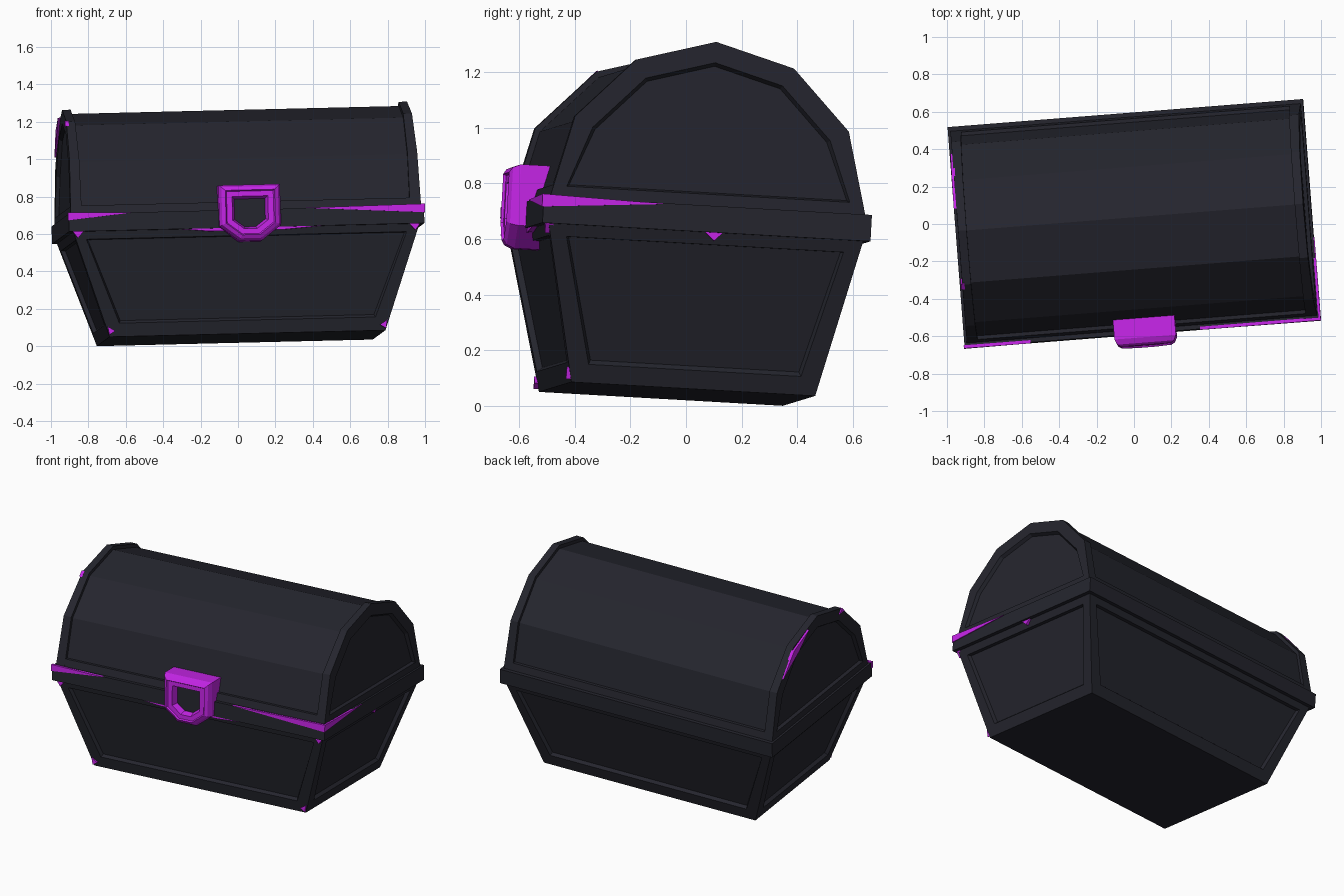
import bpy, bmesh
from mathutils import Matrix, Vector

if "Cube" in bpy.data.objects:
    bpy.data.objects.remove(bpy.data.objects["Cube"])

def material(name, col):
    m = bpy.data.materials.new(name)
    m.diffuse_color = (*col, 1)
    m.use_nodes = True
    m.node_tree.nodes["Principled BSDF"].inputs["Base Color"].default_value = m.diffuse_color
    return m

DARK = material("dark slate", (0.018, 0.0185, 0.027))
PURPLE = material("bright purple", (0.56, 0.018, 0.80))

# The whole chest sits slightly turned and tilted
X = Vector((1, 0.079, 0.024)).normalized()
Y = Vector((-0.025, 0.055, 1)).cross(X).normalized()
Z = X.cross(Y)
POSE = Matrix.Translation((0.017, -0.032, 0.043)) @ Matrix((X, Y, Z)).transposed().to_4x4()

def finish(bm, name, *mats):
    bmesh.ops.transform(bm, matrix=POSE, verts=bm.verts)
    me = bpy.data.meshes.new(name)
    bm.to_mesh(me)
    bm.free()
    for m in mats:
        me.materials.append(m)
    ob = bpy.data.objects.new(name, me)
    bpy.context.collection.objects.link(ob)
    return ob

def loft(rings):
    """Skin closed rings of points and cap both ends."""
    bm = bmesh.new()
    vs = [[bm.verts.new(p) for p in r] for r in rings]
    n = len(vs[0])
    for a, b in zip(vs, vs[1:]):
        for i in range(n):
            j = (i + 1) % n
            bm.faces.new((a[i], a[j], b[j], b[i]))
    bm.faces.new(vs[0][::-1])
    end = bm.faces.new(vs[-1])
    bmesh.ops.recalc_face_normals(bm, faces=bm.faces)
    return bm, end

def recess(bm, faces, margin, depth):
    bmesh.ops.inset_individual(bm, faces=faces, thickness=margin, depth=0)
    bmesh.ops.inset_individual(bm, faces=faces, thickness=0.012, depth=-depth)

def rect(hx, hy, z):
    return [(-hx, -hy, z), (hx, -hy, z), (hx, hy, z), (-hx, hy, z)]

def plate(name, pts, axis, a, b, mat=PURPLE):
    """Flat outline (u, z) extruded along x or y."""
    place = (lambda u, z, d: (d, u, z)) if axis == 'x' else (lambda u, z, d: (u, d, z))
    bm, _ = loft([[place(u, z, d) for u, z in pts] for d in (a, b)])
    return finish(bm, name, mat)

# Tapered body with recessed panels
bm, _ = loft([rect(0.74, 0.44, 0), rect(0.932, 0.57, 0.57)])
bm.normal_update()
recess(bm, [f for f in bm.faces if abs(f.normal.z) < 0.7], 0.09, 0.022)
finish(bm, "body", DARK)

# Rim band between body and lid
bm, _ = loft([rect(0.953, 0.592, 0.56), rect(0.953, 0.592, 0.655)])
finish(bm, "rim_band", DARK)

# Arched lid: recessed barrel, raised end arches, lower rails
HALF = [(0.57, 0.65), (0.494, 0.95), (0.285, 1.165)]
ARCH = HALF + [(0, 1.245)] + [(-y, z) for y, z in HALF[::-1]]
SMALL = [(y * 0.965, 0.65 + (z - 0.65) * 0.962) for y, z in ARCH]
plate("lid_barrel", SMALL, 'x', -0.9, 0.9, DARK)
for s, side in ((-1, "left"), (1, "right")):
    inner = [(s * 0.88, y, z) for y, z in ARCH]
    outer = [(s * (0.94 - 0.025 * (z - 0.65)), y, z) for y, z in ARCH]
    bm, end = loft([inner, outer])
    bm.normal_update()
    recess(bm, [end], 0.075, 0.02)
    finish(bm, side + "_lid_arch", DARK)
for s, side in ((-1, "front"), (1, "back")):
    bm, _ = loft([[(x, s * y, z) for y, z in
                   ((0.5, 0.65), (0.57, 0.65), (0.557, 0.70), (0.5, 0.70))]
                  for x in (-0.89, 0.89)])
    finish(bm, side + "_lid_rail", DARK)

# Shield-shaped lock with stepped bezel and dark keyhole
SHIELD = [(-0.165, 0.15), (0.165, 0.15), (0.165, -0.07), (0.06, -0.15),
          (-0.06, -0.15), (-0.165, -0.07)]
STEPS = [(1, -0.48), (1, -0.62), (0.92, -0.648), (0.80, -0.66),
         (0.76, -0.65), (0.58, -0.65), (0.50, -0.61)]
bm, hole = loft([[(0.017 + u * k, y, 0.637 + w * k) for u, w in SHIELD] for k, y in STEPS])
hole.material_index = 1
finish(bm, "lock", PURPLE, DARK)

# Purple slivers showing around the rim
plate("front_right_glow", [(0.31, 0.657), (0.957, 0.618), (0.957, 0.664)], 'y', -0.597, -0.58)
plate("front_left_glow", [(-0.957, 0.62), (-0.6, 0.655), (-0.957, 0.662)], 'y', -0.597, -0.58)
plate("right_side_glow", [(-0.597, 0.618), (-0.15, 0.652), (-0.597, 0.664)], 'x', 0.945, 0.958)
plate("front_lower_glow", [(-0.4, 0.565), (-0.2, 0.545), (0.2, 0.545), (0.47, 0.565)],
      'y', -0.585, -0.55)
plate("right_chip", [(-0.01, 0.565), (0.03, 0.53), (0.065, 0.565)], 'x', 0.915, 0.94)
plate("lid_left_glow", [(0.43, 1.015), (0.30, 1.15), (0.12, 1.21), (0.24, 1.12)], 'x', -0.94, -0.92)
plate("lid_front_chip", [(-0.28, 1.17), (-0.31, 1.14), (-0.25, 1.14)], 'x', -0.935, -0.915)
for s, side in ((-1, "left"), (1, "right")):
    plate(side + "_corner_chip", [(s * 0.935, 0.565), (s * 0.87, 0.565), (s * 0.905, 0.525)],
          'y', -0.578, -0.55)
    plate(side + "_foot_chip", [(s * 0.742, 0.01), (s * 0.71, 0.03), (s * 0.75, 0.055)],
          'y', -0.46, -0.43)
